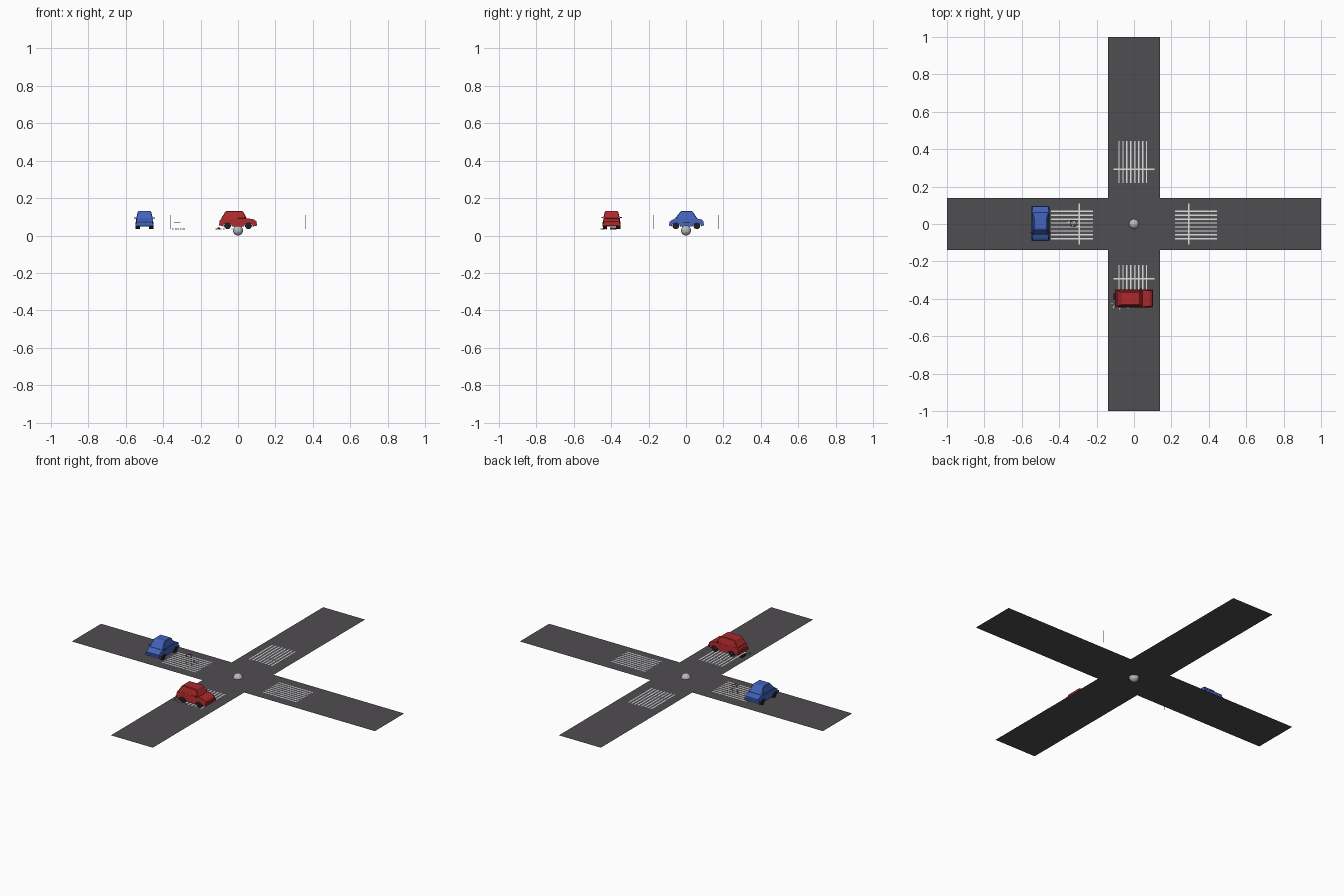
import bpy, bmesh, math, random
from mathutils import Matrix, Vector

if "Cube" in bpy.data.objects:
    bpy.data.objects.remove(bpy.data.objects["Cube"])

random.seed(4)
GROUND = 0.029


def mat(name, rgb):
    m = bpy.data.materials.new(name)
    m.diffuse_color = (*rgb, 1)
    m.use_nodes = True
    m.node_tree.nodes["Principled BSDF"].inputs["Base Color"].default_value = m.diffuse_color
    return m


ASPHALT = mat("asphalt", (0.078, 0.075, 0.082))
WHITE = mat("road white", (0.75, 0.75, 0.75))
GREY = mat("light grey", (0.5, 0.5, 0.5))
BLUE = mat("car blue", (0.055, 0.125, 0.5))
RED = mat("car red", (0.42, 0.022, 0.024))
BLACK = mat("tyre black", (0.015, 0.015, 0.017))


def finish(name, bm, material, place=Matrix()):
    bmesh.ops.recalc_face_normals(bm, faces=bm.faces)
    me = bpy.data.meshes.new(name)
    bm.to_mesh(me)
    bm.free()
    me.materials.append(material)
    ob = bpy.data.objects.new(name, me)
    ob.matrix_world = place
    bpy.context.collection.objects.link(ob)
    return ob


def add_box(bm, loc, size):
    bmesh.ops.create_cube(bm, size=1, matrix=Matrix.Translation(loc) @ Matrix.Diagonal((*size, 1)))


def add_sheet(bm, x0, x1, y0, y1, z, turn=0):
    r = Matrix.Rotation(turn, 3, 'Z')
    f = bm.faces.new([bm.verts.new(r @ Vector(p)) for p in
                      ((x0, y0, z), (x1, y0, z), (x1, y1, z), (x0, y1, z))])
    f.normal_update()


def add_prism(bm, profile, widths):
    # side profile extruded across the car; one half width per point
    left = [bm.verts.new((x, -w, z)) for (x, z), w in zip(profile, widths)]
    right = [bm.verts.new((x, w, z)) for (x, z), w in zip(profile, widths)]
    bm.faces.new(left)
    bm.faces.new(right[::-1])
    n = len(left)
    for i in range(n):
        j = (i + 1) % n
        bm.faces.new((left[i], right[i], right[j], left[j]))


def add_cylinder(bm, loc, radius, depth, sides, rot=Matrix()):
    bmesh.ops.create_cone(bm, cap_ends=True, segments=sides, radius1=radius, radius2=radius,
                          depth=depth, matrix=Matrix.Translation(loc) @ rot)


# Crossing roads: one centre square and four arms
bm = bmesh.new()
add_sheet(bm, -0.138, 0.138, -0.138, 0.138, GROUND)
for k in range(4):
    add_sheet(bm, 0.138, 1, -0.138, 0.138, GROUND, k * math.pi / 2)
bmesh.ops.remove_doubles(bm, verts=bm.verts, dist=0.0005)
finish("road", bm, ASPHALT)

# Zebra stripes and stop line on each arm
bm = bmesh.new()
for k in range(4):
    side = 1 if k in (0, 3) else -1
    for i in range(8):
        y = (0.068 - i * 0.021) * (side if k != 3 else -side)
        if k == 1:
            y = 0.08 - i * 0.021
        if k == 2:
            y = -(0.068 - i * 0.021)
        if k == 3:
            y = -0.08 + i * 0.021
        add_sheet(bm, 0.22, 0.445, y - 0.0035, y + 0.0035, GROUND + 0.003, k * math.pi / 2)
    add_sheet(bm, 0.290, 0.296, -0.11, 0.11, GROUND + 0.0035, k * math.pi / 2)
finish("crossing_stripes", bm, WHITE)

# Ball at the middle of the junction
bm = bmesh.new()
bmesh.ops.create_uvsphere(bm, u_segments=16, v_segments=10, radius=0.027,
                          matrix=Matrix.Translation((0, 0, 0.027)))
finish("centre_ball", bm, GREY)

# Thin poles at two opposite corners
for s in (-1, 1):
    bm = bmesh.new()
    add_cylinder(bm, (0.36 * s, 0.174 * s, 0.072), 0.0012, 0.075, 8)
    finish("pole", bm, GREY)


def wheel_arch(cx, bottom):
    # arch points run from front to rear
    return [(cx + 0.023 * math.cos(a), bottom + 0.022 * math.sin(a))
            for a in [math.pi * i / 6 for i in range(7)]]


def car(label, paint, place, deck, cabin, length):
    bottom, axle = 0.016, 0.056
    h = length / 2
    # Lower body with wheel arches
    prof = [(-h, bottom + 0.006), (-h, deck[0] - 0.008), (-h + 0.008, deck[0]),
            (cabin[0][0], deck[1]), (cabin[3][0], deck[1]),
            (h - 0.012, deck[2]), (h, deck[2] - 0.01), (h, bottom + 0.004)]
    prof += wheel_arch(axle, bottom) + wheel_arch(-axle, bottom)
    widths = [0.043, 0.044, 0.043, 0.045, 0.045, 0.042, 0.042, 0.043] + [0.048] * 14
    bm = bmesh.new()
    add_prism(bm, prof, widths)
    finish(label + "_body", bm, paint, place)
    # Cabin tapering to the roof
    bm = bmesh.new()
    add_prism(bm, cabin, [0.045, 0.035, 0.035, 0.045])
    ob = finish(label + "_cabin", bm, paint, place)
    bev = ob.modifiers.new("soft edges", 'BEVEL')
    bev.width, bev.segments = 0.003, 1
    # Bumpers and door mirrors
    bm = bmesh.new()
    for s in (-1, 1):
        add_box(bm, (s * (h - 0.001), 0, 0.027), (0.008, 0.096, 0.011))
        add_box(bm, (cabin[3][0] - 0.012, s * 0.050, deck[1] + 0.004), (0.007, 0.010, 0.007))
    finish(label + "_bumpers_and_mirrors", bm, paint, place)
    # Wheels
    bm = bmesh.new()
    for sx in (-1, 1):
        for sy in (-1, 1):
            add_cylinder(bm, (sx * axle, sy * 0.036, 0.0205), 0.0185, 0.022, 16,
                         Matrix.Rotation(math.pi / 2, 4, 'X'))
    finish(label + "_wheels", bm, BLACK, place)


# Blue saloon and red estate
car("blue_car", BLUE,
    Matrix.Translation((-0.5, 0.002, GROUND + 0.003)) @ Matrix.Rotation(-math.pi / 2, 4, 'Z'),
    (0.053, 0.058, 0.050),
    [(-0.060, 0.057), (-0.032, 0.098), (0.030, 0.098), (0.062, 0.057)], 0.182)
car("red_car", RED, Matrix.Translation((0.0, -0.398, GROUND + 0.003)),
    (0.056, 0.060, 0.054),
    [(-0.092, 0.056), (-0.066, 0.098), (0.026, 0.098), (0.048, 0.058)], 0.196)


# Scattered fragments near the red car and under the hoop
def scatter(name, x0, x1, y0, y1, count, material):
    bm = bmesh.new()
    for _ in range(count):
        p = (random.uniform(x0, x1), random.uniform(y0, y1), GROUND + 0.006)
        add_box(bm, p, (0.006, 0.004, 0.004))
    finish(name, bm, material)


scatter("car_fragments", -0.12, -0.09, -0.455, -0.38, 6, WHITE)
scatter("side_fragments", -0.09, -0.02, -0.455, -0.448, 3, WHITE)
scatter("crossing_fragments", -0.38, -0.28, -0.02, 0.03, 8, WHITE)
bm = bmesh.new()
add_box(bm, (-0.103, -0.39, GROUND + 0.008), (0.012, 0.035, 0.010))
finish("broken_trim", bm, BLACK)

# Thin red hoop above the crossing
bm = bmesh.new()
for i in range(8):
    a = math.tau * i / 8
    rot = Matrix.Rotation(a, 4, 'Z')
    m = Matrix.Translation((-0.325, 0.003, 0.070)) @ rot @ Matrix.Translation((0.017, 0, 0))
    bmesh.ops.create_cube(bm, size=1, matrix=m @ Matrix.Diagonal((0.003, 0.015, 0.002, 1)))
finish("hoop", bm, RED)
